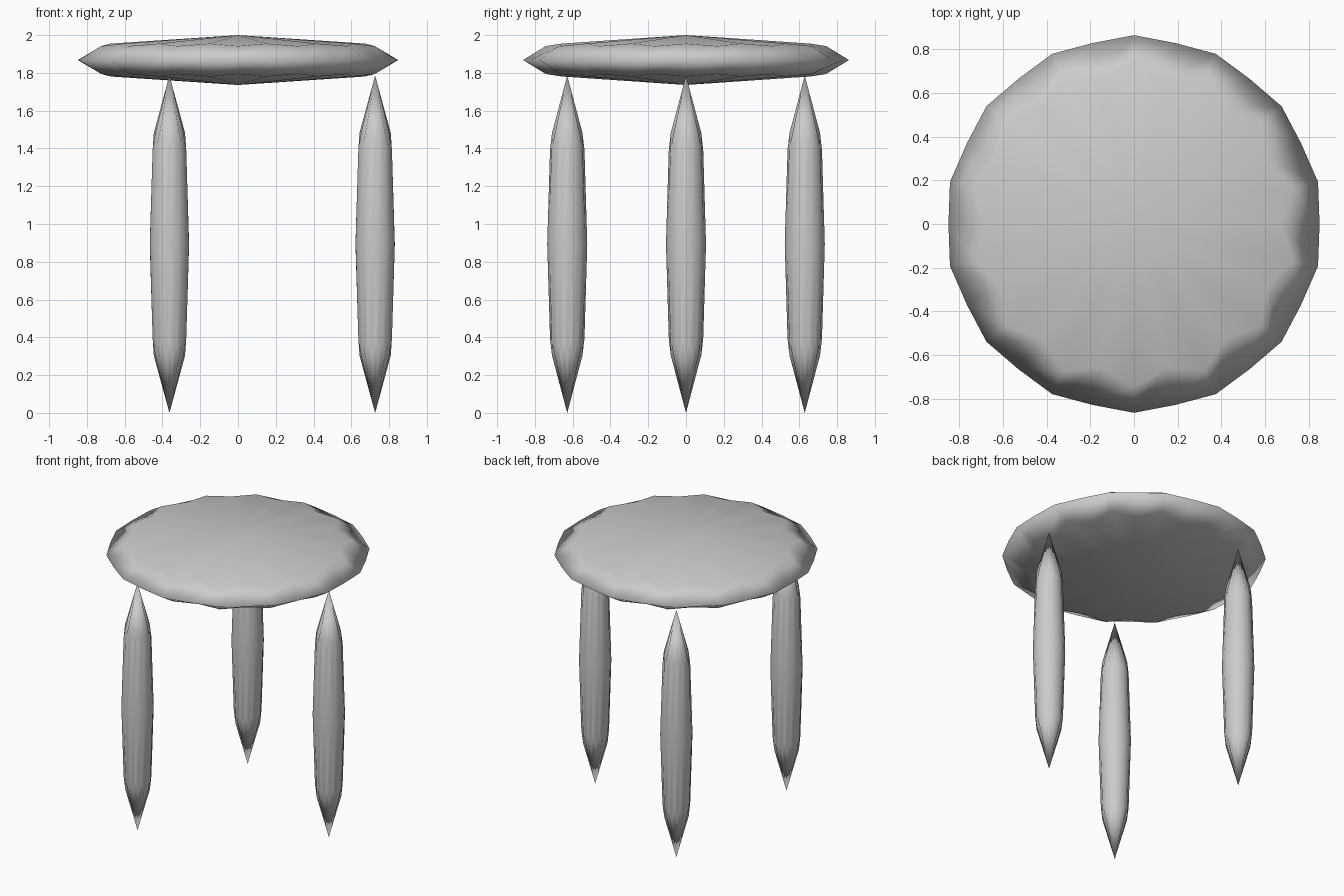
import bpy, bmesh
from math import cos, sin, pi

if "Cube" in bpy.data.objects:
    bpy.data.objects.remove(bpy.data.objects["Cube"])

SIDES = 14


def rounded_disc(name, loc, radius, half_height):
    """Fourteen-sided softened cylinder with pointed caps."""
    bm = bmesh.new()

    def ring(profile):
        # profile alternates: corner (r, z), middle of side (r, z)
        verts = []
        for i in range(SIDES * 2):
            a = pi / 2 + pi * i / SIDES
            r, z = profile[i % 2]
            verts.append(bm.verts.new((r * radius * cos(a), r * radius * sin(a), z * half_height)))
        return verts

    rings = [ring([(0.86, z * 0.56), (0.78, z * 0.66)]) if z else ring([(1, 0), (0.983, 0)])
             for z in (-1, 0, 1)]
    n = SIDES * 2
    for low, high in zip(rings, rings[1:]):
        for i in range(n):
            j = (i + 1) % n
            bm.faces.new((low[i], low[j], high[j], high[i]))

    # scalloped pointed caps
    for loop, z in ((rings[0], -1), (rings[2], 1)):
        tip = bm.verts.new((0, 0, z * half_height))
        for i in range(0, n, 2):
            bm.faces.new((tip, loop[i - 1], loop[i], loop[i + 1]))

    bmesh.ops.recalc_face_normals(bm, faces=bm.faces)
    for f in bm.faces:
        f.smooth = True
    mesh = bpy.data.meshes.new(name)
    bm.to_mesh(mesh)
    bm.free()
    obj = bpy.data.objects.new(name, mesh)
    obj.location = loc
    bpy.context.collection.objects.link(obj)
    return obj


# seat
rounded_disc("seat", (0, 0, 1.868), 0.863, 0.132)

# three legs
for k, name in enumerate(("right_leg", "back_left_leg", "front_left_leg")):
    a = 2 * pi * k / 3
    rounded_disc(name, (0.726 * cos(a), 0.726 * sin(a), 0.893), 0.106, 0.893)
